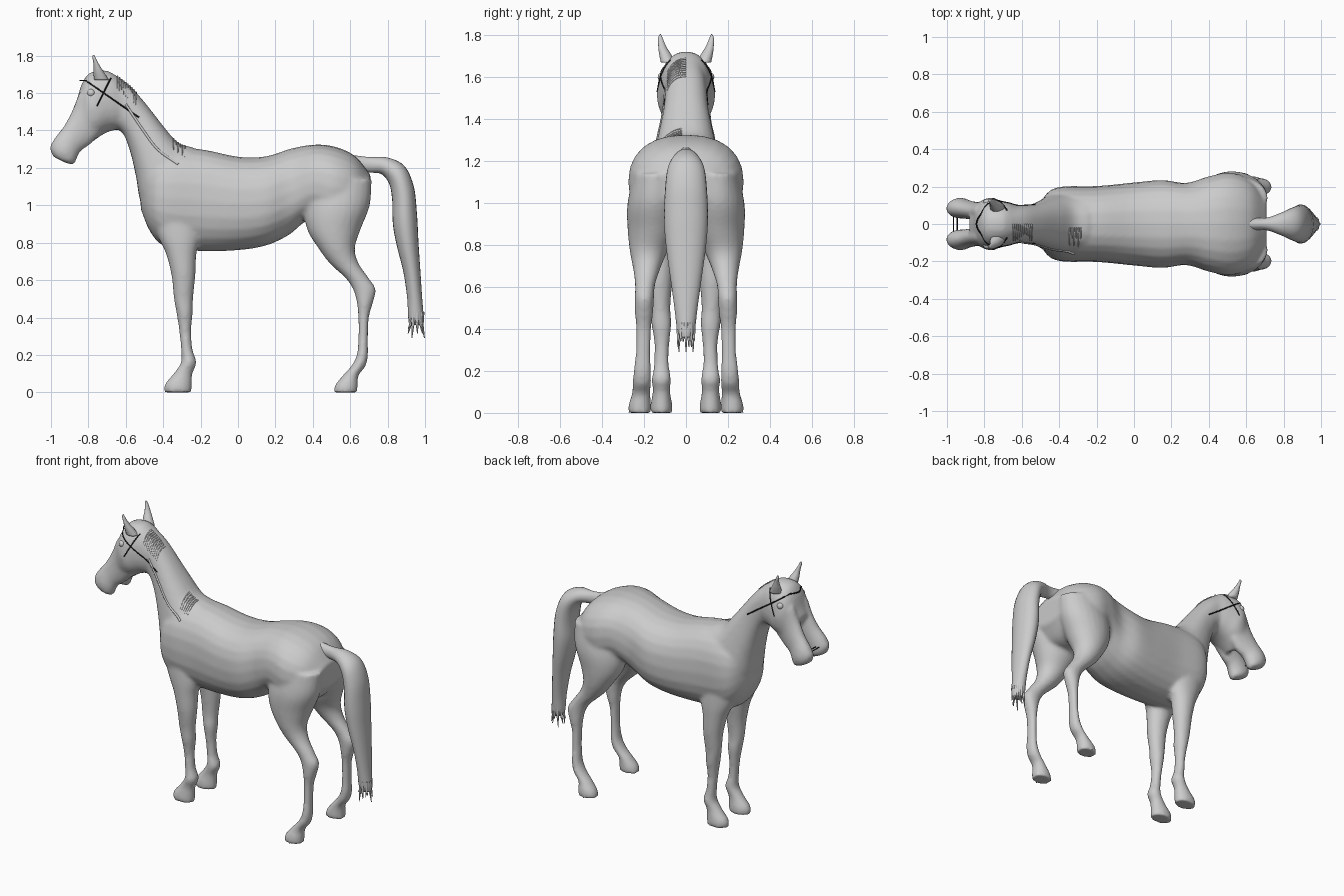
import bpy, bmesh, math
from mathutils import Vector
from mathutils.bvhtree import BVHTree

cube = bpy.data.objects.get("Cube")
if cube:
    bpy.data.objects.remove(cube)


def material(name, value):
    m = bpy.data.materials.new(name)
    m.use_nodes = True
    m.diffuse_color = (value, value, value, 1)
    m.node_tree.nodes["Principled BSDF"].inputs["Base Color"].default_value = (value, value, value, 1)
    return m


GREY, BLACK = material("pale grey", 0.6), material("strap black", 0.01)


def spline(stations, steps=5):
    """Smooth interpolation through the given stations."""
    s = [Vector(p) for p in stations]
    s = [2 * s[0] - s[1]] + s + [2 * s[-1] - s[-2]]
    out = []
    for a, b, c, d in zip(s, s[1:], s[2:], s[3:]):
        for i in range(steps):
            t = i / steps
            out.append(0.5 * (2 * b + (c - a) * t + (2 * a - 5 * b + 4 * c - d) * t * t
                              + (3 * b - a - 3 * c + d) * t ** 3))
    return out + [s[-2]]


def loft(bm, stations, side=1, square=1.0, n=24):
    """Closed skin; station = x1, z1, x2, z2 (profile ends), half width, y centre."""
    rings = []
    for x1, z1, x2, z2, w, yc in spline(stations):
        ring = []
        for i in range(n):
            a = math.tau * i / n
            c, s = (math.copysign(abs(f) ** square, f) for f in (math.cos(a), math.sin(a)))
            k = (1 + c) / 2
            ring.append(bm.verts.new((x2 + (x1 - x2) * k, side * (yc + w * s), z2 + (z1 - z2) * k)))
        rings.append(ring)
    for r, q in zip(rings, rings[1:]):
        for i in range(n):
            j = (i + 1) % n
            bm.faces.new((r[i], r[j], q[j], q[i]))
    bm.faces.new(rings[0])
    bm.faces.new(rings[-1])


def finish(bm, name, mat, voxel=None, smooth=0):
    bmesh.ops.recalc_face_normals(bm, faces=bm.faces)
    me = bpy.data.meshes.new(name)
    bm.to_mesh(me)
    bm.free()
    me.materials.append(mat)
    me.polygons.foreach_set("use_smooth", [True] * len(me.polygons))
    ob = bpy.data.objects.new(name, me)
    bpy.context.collection.objects.link(ob)
    if voxel:
        m = ob.modifiers.new("fuse", 'REMESH')
        m.mode, m.voxel_size, m.use_smooth_shade = 'VOXEL', voxel, True
        m = ob.modifiers.new("soften", 'SMOOTH')
        m.factor, m.iterations = 0.5, smooth
    return ob


def tube(name, points, radius, mat, taper=False):
    cu = bpy.data.curves.new(name, 'CURVE')
    cu.dimensions, cu.bevel_depth, cu.bevel_resolution = '3D', radius, 1
    cu.use_fill_caps = True
    sp = cu.splines.new('POLY')
    sp.points.add(len(points) - 1)
    for i, (p, q) in enumerate(zip(sp.points, points)):
        p.co = (*q, 1)
        p.radius = 1 - 0.8 * i / (len(points) - 1) if taper else 1
    cu.materials.append(mat)
    ob = bpy.data.objects.new(name, cu)
    bpy.context.collection.objects.link(ob)


# Trunk, neck, head and legs, fused into one skin
bm = bmesh.new()
trunk = [(-.52, 1.2, -.52, .98, .07, 0), (-.46, 1.25, -.47, .86, .165, 0),
         (-.38, 1.3, -.39, .78, .2, 0), (-.2, 1.3, -.2, .755, .203, 0),
         (0, 1.26, 0, .76, .222, 0), (.15, 1.262, .15, .785, .235, 0),
         (.29, 1.305, .27, .84, .22, 0), (.42, 1.325, .38, .92, .255, 0),
         (.53, 1.31, .5, .88, .275, 0), (.63, 1.26, .62, .9, .235, 0),
         (.71, 1.16, .7, 1.0, .14, 0)]
neck = [(-.24, 1.31, -.42, .85, .17, 0), (-.32, 1.335, -.515, 1.0, .16, 0),
        (-.4, 1.425, -.545, 1.15, .135, 0), (-.49, 1.54, -.575, 1.28, .11, 0),
        (-.57, 1.63, -.62, 1.39, .1, 0), (-.66, 1.7, -.7, 1.42, .1, 0)]
skull = [(-.64, 1.68, -.58, 1.45, .09, 0), (-.7, 1.72, -.62, 1.41, .11, 0),
         (-.79, 1.71, -.67, 1.4, .13, 0), (-.835, 1.65, -.71, 1.385, .14, 0),
         (-.86, 1.57, -.75, 1.36, .125, 0), (-.885, 1.51, -.79, 1.33, .105, 0)]
muzzle = [(-.85, 1.6, -.74, 1.38, .05, .07), (-.885, 1.51, -.79, 1.325, .05, .068),
          (-.93, 1.425, -.84, 1.29, .05, .076), (-.98, 1.36, -.86, 1.255, .055, .084),
          (-1.005, 1.31, -.875, 1.22, .052, .084), (-.99, 1.26, -.91, 1.222, .035, .082)]
foreleg = [(-.48, 1.0, -.2, 1.0, .07, .11), (-.43, .84, -.2, .84, .075, .115),
           (-.385, .74, -.222, .74, .07, .12), (-.355, .62, -.228, .62, .06, .125),
           (-.343, .5, -.24, .5, .048, .122), (-.33, .43, -.242, .42, .048, .117),
           (-.315, .33, -.25, .33, .036, .115), (-.305, .23, -.243, .23, .036, .117),
           (-.305, .16, -.222, .16, .046, .117), (-.345, .1, -.243, .1, .042, .117),
           (-.39, .045, -.247, .035, .052, .117), (-.395, 0, -.247, 0, .054, .117)]
hindleg = [(.38, 1.14, .715, 1.14, .11, .14), (.355, .98, .705, 1.0, .13, .15),
           (.37, .87, .655, .87, .12, .158), (.43, .77, .625, .77, .09, .178),
           (.49, .69, .645, .69, .066, .187), (.575, .61, .7, .61, .048, .195),
           (.615, .55, .737, .55, .046, .198), (.635, .48, .722, .48, .044, .2),
           (.643, .4, .7, .4, .037, .202), (.643, .28, .695, .28, .036, .205),
           (.635, .2, .695, .2, .043, .208), (.605, .14, .682, .14, .045, .21),
           (.56, .09, .645, .09, .045, .214), (.52, .04, .64, .035, .054, .22),
           (.51, 0, .64, 0, .056, .22)]
loft(bm, trunk, square=.85)
loft(bm, neck, square=.85)
loft(bm, skull, square=.9)
for side in (1, -1):
    for part in (muzzle, foreleg, hindleg):
        loft(bm, part, side)
body = finish(bm, "horse_body", GREY, .0115, 7)

# Ears, curving up and outward
for side, label in ((1, "left"), (-1, "right")):
    bm = bmesh.new()
    loft(bm, [(-.77, 1.67, -.69, 1.67, .035, .085), (-.772, 1.71, -.715, 1.71, .028, .1),
              (-.772, 1.75, -.735, 1.74, .019, .113), (-.778, 1.79, -.757, 1.78, .011, .122),
              (-.775, 1.805, -.768, 1.803, .003, .122)], side, n=12)
    finish(bm, label + "_ear", GREY)

# Tail with ragged hair tips
bm = bmesh.new()
loft(bm, [(.6, 1.27, .62, 1.18, .035, 0), (.7, 1.258, .71, 1.175, .033, 0),
          (.8, 1.255, .77, 1.165, .06, 0), (.89, 1.21, .81, 1.11, .088, 0),
          (.94, 1.1, .825, 1.02, .1, 0), (.957, .95, .828, .9, .105, 0),
          (.965, .8, .85, .78, .095, 0), (.975, .65, .885, .64, .075, 0),
          (.985, .5, .905, .5, .055, 0), (.993, .4, .91, .4, .043, 0),
          (.99, .36, .925, .36, .03, 0)])
finish(bm, "tail", GREY)
for i in range(9):
    a = math.tau * i / 9
    x, y = .952 + .033 * math.cos(a), .036 * math.sin(a)
    drop = .29 + .025 * (i % 3)
    tube(f"tail_hair_{i}", [(x, y, .43), (x, y * 1.05, .36), (x + .012 * math.cos(a), y * 1.1, drop)],
         .012, GREY, True)

# Surface lookups for things lying on the skin
bpy.context.view_layer.update()
skin = BVHTree.FromObject(body, bpy.context.evaluated_depsgraph_get())


def on_side(x, z, side):
    hit = skin.ray_cast(Vector((x, side, z)), Vector((0, -side, 0)))[0]
    return hit if hit else Vector((x, side * .08, z))


def on_top(x, y):
    hit = skin.ray_cast(Vector((x, y, 3)), Vector((0, 0, -1)))[0]
    return hit if hit else Vector((x, y, 1.5))


# Mane locks hanging to the right of the crest
for i in range(10):
    x = -.645 + .011 * i
    tube(f"upper_mane_lock_{i}", [on_top(x, -.01 * j) for j in range(10)], .006, GREY, True)
for i in range(6):
    x = -.345 + .012 * i
    tube(f"withers_mane_lock_{i}", [on_top(x, -.02 - .012 * j) for j in range(10)], .005, GREY, True)
mane_edge = spline([(-.6, 1.54), (-.52, 1.42), (-.43, 1.3), (-.32, 1.22)])
tube("mane_edge", [on_side(x, z, -1) for x, z in mane_edge], .007, GREY)

# Bridle straps, bit and eyes
for side, label in ((1, "left"), (-1, "right")):
    for name, a, b in (("long_strap", (-.815, 1.667), (-.53, 1.47)),
                       ("cheek_strap", (-.755, 1.53), (-.68, 1.68))):
        pts = [on_side(a[0] + (b[0] - a[0]) * t / 16, a[1] + (b[1] - a[1]) * t / 16, side)
               for t in range(17)]
        tube(f"{label}_{name}", pts, .004, BLACK)
    bm = bmesh.new()
    bmesh.ops.create_uvsphere(bm, u_segments=16, v_segments=10, radius=.022)
    eye = finish(bm, label + "_eye", GREY)
    eye.location = on_side(-.785, 1.6, side) - Vector((0, side * .012, 0))
ends = [on_side(-.815, 1.667, s) for s in (-1, 1)]
brow = [ends[0].lerp(ends[1], t / 8) - Vector((.028 * math.sin(math.pi * t / 8), 0, 0)) for t in range(9)]
tube("brow_strap", brow, .004, BLACK)
for i, x in enumerate((-.965, -.945)):
    tube(f"bit_bar_{i}", [(x, -.05, 1.31), (x, .05, 1.31)], .003, BLACK)
